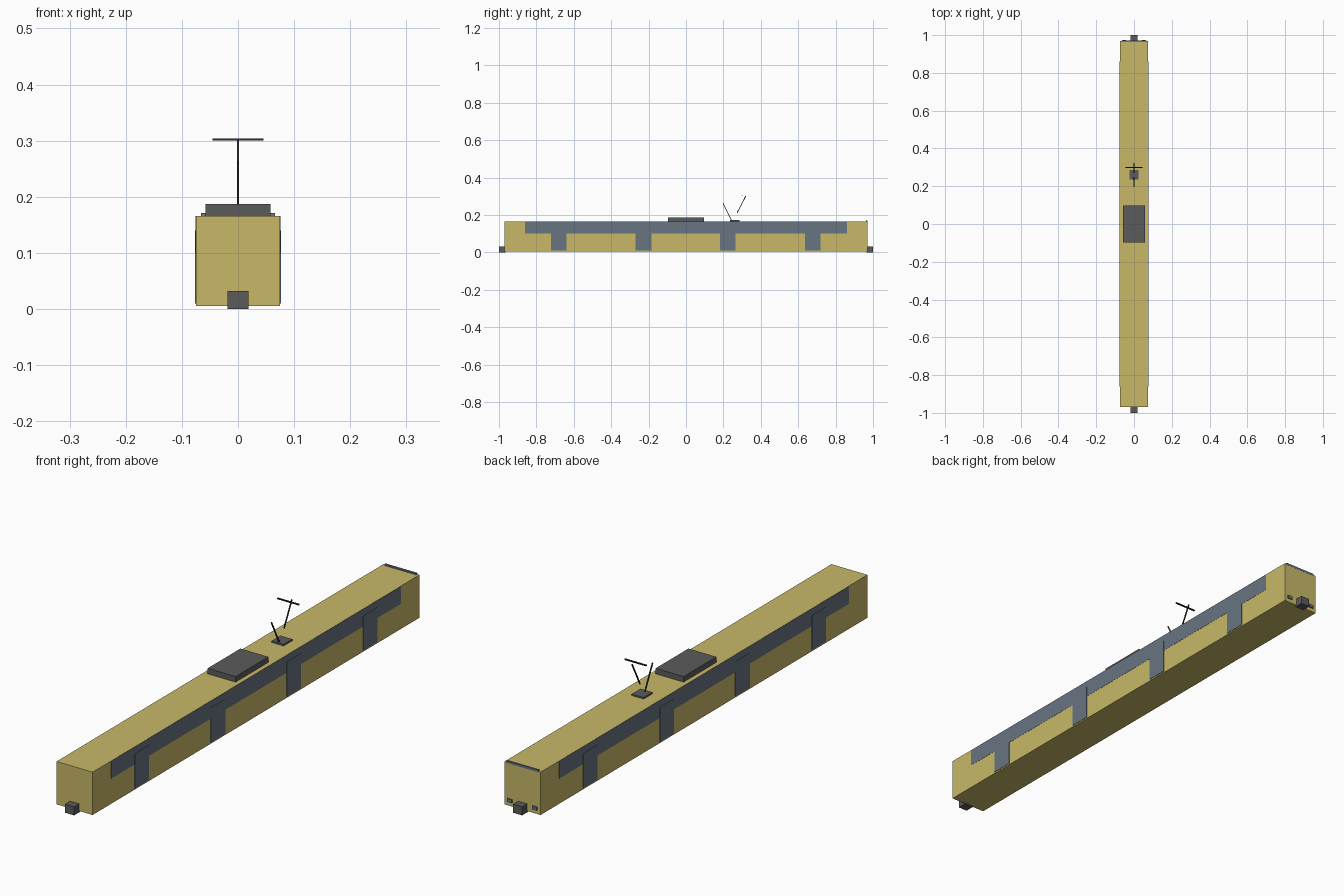
import bpy
import bmesh
from mathutils import Vector

if "Cube" in bpy.data.objects:
    bpy.data.objects.remove(bpy.data.objects["Cube"])


def material(name, rgb):
    m = bpy.data.materials.new(name)
    m.diffuse_color = (*rgb, 1)
    m.use_nodes = True
    m.node_tree.nodes["Principled BSDF"].inputs["Base Color"].default_value = m.diffuse_color
    return m


YELLOW = material("body yellow", (0.58, 0.485, 0.14))
BLUE = material("glass blue grey", (0.138, 0.178, 0.223))
GREY = material("equipment grey", (0.107, 0.105, 0.107))
DARK = material("pantograph dark", (0.03, 0.03, 0.035))


def box(name, lo, hi, mat):
    """Axis-aligned box between two corners."""
    lo, hi = Vector(lo), Vector(hi)
    bm = bmesh.new()
    bmesh.ops.create_cube(bm, size=1)
    for v in bm.verts:
        v.co = Vector((lo[i] + (v.co[i] + 0.5) * (hi[i] - lo[i]) for i in range(3)))
    me = bpy.data.meshes.new(name)
    bm.to_mesh(me)
    bm.free()
    me.materials.append(mat)
    ob = bpy.data.objects.new(name, me)
    bpy.context.collection.objects.link(ob)
    return ob


def rod(name, a, b, t, mat):
    """Square bar of thickness t running from a to b."""
    a, b = Vector(a), Vector(b)
    n = (b - a).length
    ob = box(name, (-t / 2, -t / 2, -n / 2), (t / 2, t / 2, n / 2), mat)
    ob.location = (a + b) / 2
    ob.rotation_mode = 'QUATERNION'
    ob.rotation_quaternion = Vector((0, 0, 1)).rotation_difference(b - a)
    return ob


# Car body
box("car_body", (-0.075, -0.97, 0.005), (0.075, 0.97, 0.166), YELLOW)

# Window bands and doors on both sides
for side, s in (("left", -1), ("right", 1)):
    x0 = s * 0.073

    def plate(name, y0, y1, z0, z1, x):
        box(name, (min(x0, s * x), y0, z0), (max(x0, s * x), y1, z1), BLUE)

    plate(f"{side}_window_band", -0.86, 0.86, 0.1, 0.1655, 0.0757)
    for i, y in enumerate((-0.68, -0.227, 0.223, 0.677)):
        plate(f"{side}_door_{i + 1}", y - 0.042, y + 0.042, 0.01, 0.14, 0.0767)

# Couplers at both ends
box("front_coupler", (-0.019, -1, 0), (0.019, -0.965, 0.032), GREY)
box("back_coupler", (-0.019, 0.965, 0), (0.019, 1, 0.032), GREY)

# Lamps and destination strip at the back end
for side, s in (("left", -1), ("right", 1)):
    box(f"{side}_lamp", (s * 0.052 - 0.01, 0.967, 0.02),
        (s * 0.052 + 0.01, 0.975, 0.032), BLUE)
box("destination_strip", (-0.066, 0.963, 0.163), (0.066, 0.9705, 0.171), BLUE)

# Roof equipment
box("roof_unit", (-0.058, -0.097, 0.165), (0.058, 0.097, 0.187), GREY)
box("pantograph_base", (-0.025, 0.235, 0.165), (0.025, 0.287, 0.172), GREY)

# Pantograph arms and contact bar
rod("pantograph_lower_arm", (0, 0.245, 0.169), (0, 0.198, 0.262), 0.004, DARK)
rod("pantograph_upper_arm", (0, 0.273, 0.211), (0, 0.32, 0.302), 0.004, DARK)
box("contact_bar", (-0.045, 0.296, 0.3), (0.045, 0.302, 0.304), DARK)
